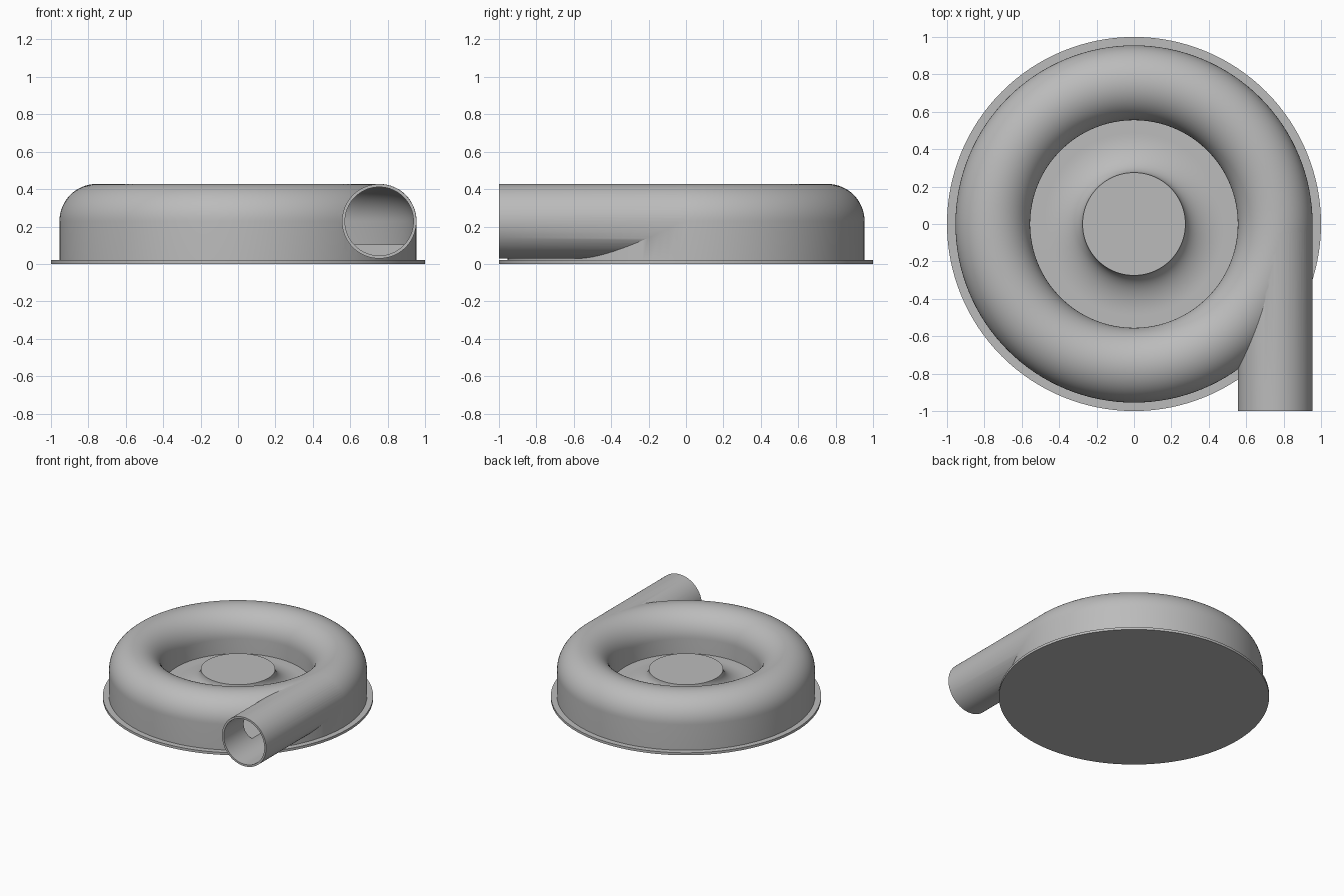
import bpy, bmesh, math
from mathutils import Matrix, Vector

cube = bpy.data.objects.get("Cube")
if cube:
    bpy.data.objects.remove(cube, do_unlink=True)

grey = bpy.data.materials.new("plain_grey")
grey.use_nodes = True
grey.diffuse_color = (0.5, 0.5, 0.5, 1)
grey.node_tree.nodes["Principled BSDF"].inputs["Base Color"].default_value = (0.5, 0.5, 0.5, 1)

SEG = 128
MID_R, MID_Z, TUBE_R, BORE_R = 0.755, 0.228, 0.2, 0.184
FLOOR_Z = 0.105


def add_object(name, bm):
    bmesh.ops.recalc_face_normals(bm, faces=bm.faces)
    mesh = bpy.data.meshes.new(name)
    bm.to_mesh(mesh)
    bm.free()
    mesh.materials.append(grey)
    obj = bpy.data.objects.new(name, mesh)
    bpy.context.collection.objects.link(obj)
    return obj


def revolve(name, profile):
    """Spin a closed (radius, z) profile around the z axis."""
    bm = bmesh.new()
    verts = [bm.verts.new((r, 0, z)) for r, z in profile]
    edges = [bm.edges.new((a, b)) for a, b in zip(verts, verts[1:] + verts[:1])]
    bmesh.ops.spin(bm, geom=verts + edges, cent=(0, 0, 0), axis=(0, 0, 1),
                   angle=math.tau, steps=SEG, use_merge=True)
    bmesh.ops.remove_doubles(bm, verts=bm.verts, dist=1e-5)
    return add_object(name, bm)


def cylinder_y(name, radius, y0, y1):
    """Horizontal cylinder along y through the outlet centre."""
    bm = bmesh.new()
    place = Matrix.Translation(Vector((MID_R, (y0 + y1) / 2, MID_Z))) @ Matrix.Rotation(math.pi / 2, 4, 'X')
    bmesh.ops.create_cone(bm, cap_ends=True, segments=80, radius1=radius,
                          radius2=radius, depth=y1 - y0, matrix=place)
    return add_object(name, bm)


def arch(radius, bottom):
    """Half-round top on straight walls."""
    steps = 32
    points = [(MID_R + radius * math.cos(math.pi * i / steps),
               MID_Z + radius * math.sin(math.pi * i / steps)) for i in range(steps + 1)]
    return [(MID_R + radius, bottom)] + points + [(MID_R - radius, bottom)]


def smooth(obj):
    bpy.ops.object.select_all(action='DESELECT')
    obj.select_set(True)
    bpy.context.view_layer.objects.active = obj
    bpy.ops.object.shade_smooth_by_angle(angle=math.radians(30))


# Ring-shaped casing with a tangential outlet pipe, hollowed out
casing = revolve("casing", arch(TUBE_R, 0.01))
tools = [
    (cylinder_y("outlet_pipe", TUBE_R - 0.0008, -1.0, 0.0), 'UNION'),
    (cylinder_y("bore_cutter", BORE_R - 0.001, -1.1, 0.01), 'DIFFERENCE'),
    (revolve("cavity_cutter", arch(BORE_R, FLOOR_Z)), 'DIFFERENCE'),
]
for tool, operation in tools:
    tool.hide_render = True
    mod = casing.modifiers.new(tool.name, 'BOOLEAN')
    mod.operation = operation
    mod.solver = 'EXACT'
    mod.object = tool
bpy.context.view_layer.update()
result = bpy.data.meshes.new_from_object(
    casing.evaluated_get(bpy.context.evaluated_depsgraph_get()))
casing.modifiers.clear()
casing.data = result
for tool, _ in tools:
    bpy.data.objects.remove(tool, do_unlink=True)

# Inner floor rising in a concave flare to a flat-topped hub
HUB_R, HUB_Z, FLARE = 0.275, 0.238, 0.21
flare = [(HUB_R + FLARE * (1 - math.cos(t)), HUB_Z - (HUB_Z - FLOOR_Z) * math.sin(t))
         for t in (math.pi / 2 * i / 16 for i in range(17))]
hub = revolve("hub_and_floor", [(0, 0.01), (0, HUB_Z)] + flare + [(0.562, FLOOR_Z), (0.562, 0.01)])

# Thin round base plate
base = revolve("base_plate", [(0, 0), (0, 0.02), (1, 0.02), (1, 0)])

for part in (casing, hub, base):
    smooth(part)
